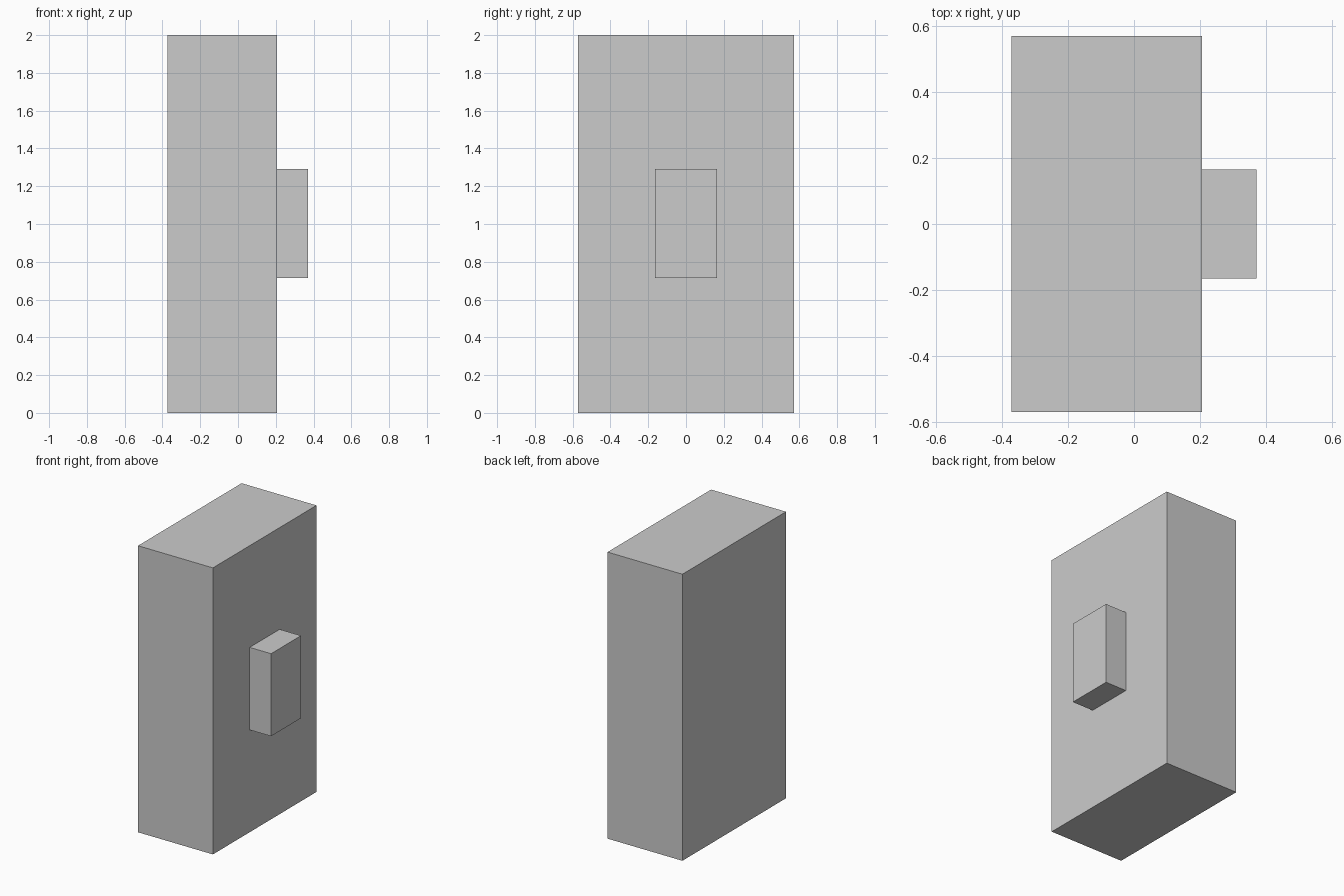
import bpy

if "Cube" in bpy.data.objects:
    bpy.data.objects.remove(bpy.data.objects["Cube"])


def box(name, lo, hi):
    """Flat-shaded box between two opposite corners."""
    bpy.ops.mesh.primitive_cube_add(size=1, location=[(a + b) / 2 for a, b in zip(lo, hi)])
    obj = bpy.context.object
    obj.name = name
    obj.scale = [b - a for a, b in zip(lo, hi)]
    bpy.ops.object.transform_apply(location=False, rotation=False, scale=True)
    return obj


# Tall main block
box("main_block", (-0.372, -0.571, 0.0), (0.206, 0.571, 2.0))

# Small raised block on the right face
box("side_block", (0.206, -0.165, 0.714), (0.371, 0.165, 1.29))
